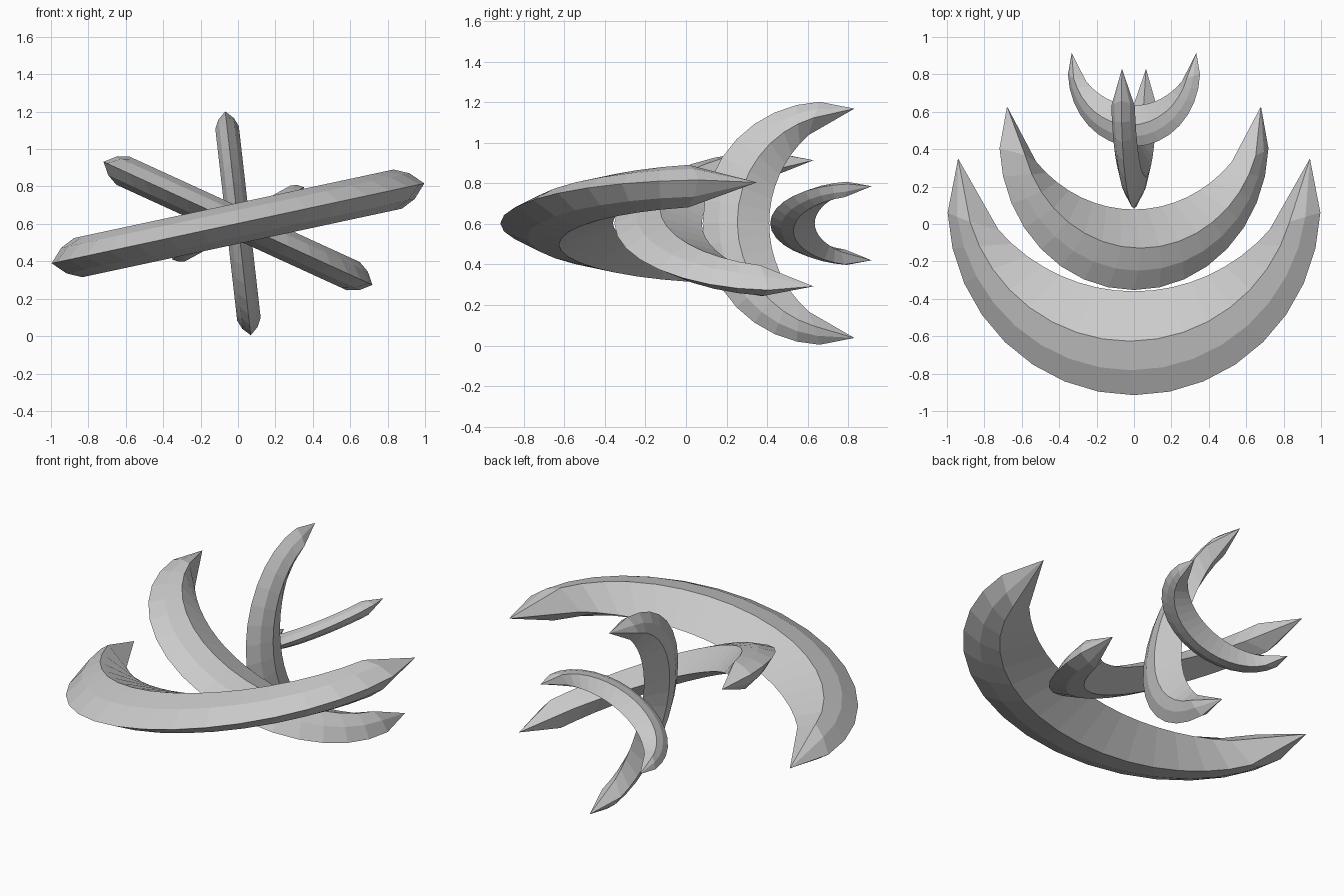
import bpy, bmesh, math
from mathutils import Matrix

if "Cube" in bpy.data.objects:
    bpy.data.objects.remove(bpy.data.objects["Cube"])

grey = bpy.data.materials.new("stone_grey")
grey.diffuse_color = (0.6, 0.6, 0.6, 1)
grey.use_nodes = True
grey.node_tree.nodes["Principled BSDF"].inputs["Base Color"].default_value = grey.diffuse_color

# cross-section: (fraction from outer to inner edge, half thickness)
SECTION = [(0, 0), (0.24, 0.07), (0.52, 0.107), (1, 0), (0.52, -0.107), (0.24, -0.07)]
RINGS = 8              # rings on each side of the middle
R_OUT, C_OUT = 1.02, 1.02   # outer arc radius and centre, nose at y = 0
R_IN, C_IN = 1.0, 1.555     # inner arc radius and centre
TIP = (0.962, 1.265)


def crescent(name, scale, nose_y, tilt):
    """Tapered blade curved in its own plane, tilted about the y axis."""
    bm = bmesh.new()
    rings = []
    for i in range(-RINGS, RINGS + 1):
        a = math.radians(87.5) * i / RINGS
        b = math.radians(47.7) * i / RINGS
        ox, oy = R_OUT * math.sin(a), C_OUT - R_OUT * math.cos(a)
        ix, iy = R_IN * math.sin(b), C_IN - R_IN * math.cos(b)
        rings.append([bm.verts.new((ox + (ix - ox) * f, oy + (iy - oy) * f, h))
                      for f, h in SECTION])
    n = len(SECTION)
    for r, s in zip(rings, rings[1:]):
        for k in range(n):
            bm.faces.new((r[k], r[(k + 1) % n], s[(k + 1) % n], s[k]))
    # pointed horns
    for ring, side in ((rings[0], -1), (rings[-1], 1)):
        tip = bm.verts.new((side * TIP[0], TIP[1], 0))
        for k in range(n):
            bm.faces.new((ring[k], ring[(k + 1) % n], tip))
    bmesh.ops.recalc_face_normals(bm, faces=bm.faces)
    bm.transform(Matrix.Translation((0, nose_y, 0.603))
                 @ Matrix.Rotation(math.radians(-tilt), 4, 'Y')
                 @ Matrix.Scale(scale, 4))
    mesh = bpy.data.meshes.new(name)
    bm.to_mesh(mesh)
    bm.free()
    mesh.materials.append(grey)
    obj = bpy.data.objects.new(name, mesh)
    bpy.context.collection.objects.link(obj)


crescent("front_crescent", 1.0, -0.915, 12.1)
crescent("second_crescent", 0.776, -0.353, -24.6)
crescent("upright_crescent", 0.591, 0.082, 96.5)
crescent("rear_crescent", 0.395, 0.415, 28.7)
